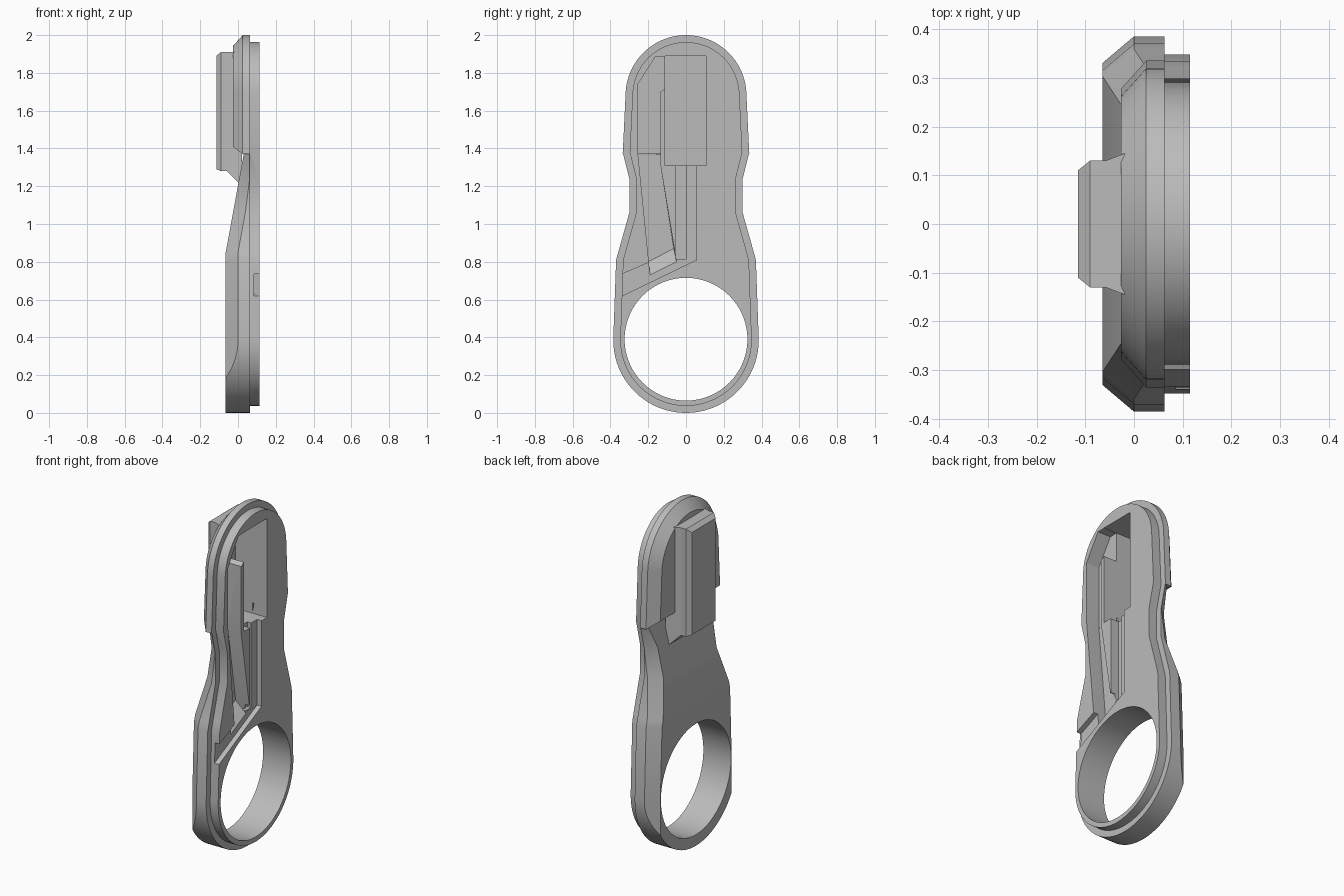
import bpy, bmesh, math

if "Cube" in bpy.data.objects:
    bpy.data.objects.remove(bpy.data.objects["Cube"])

grey = bpy.data.materials.new("plain_grey")
grey.use_nodes = True
grey.diffuse_color = (0.5, 0.5, 0.5, 1)
grey.node_tree.nodes["Principled BSDF"].inputs["Base Color"].default_value = (0.5, 0.5, 0.5, 1)


def loft(name, rings):
    """Closed solid through rings of equal point count."""
    bm = bmesh.new()
    loops = [[bm.verts.new(p) for p in ring] for ring in rings]
    n = len(loops[0])
    for a, b in zip(loops, loops[1:]):
        for i in range(n):
            j = (i + 1) % n
            bm.faces.new((a[i], a[j], b[j], b[i]))
    bm.faces.new(loops[0])
    bm.faces.new(loops[-1])
    bmesh.ops.remove_doubles(bm, verts=bm.verts, dist=1e-5)
    bmesh.ops.dissolve_degenerate(bm, edges=bm.edges, dist=1e-5)
    bmesh.ops.recalc_face_normals(bm, faces=bm.faces)
    mesh = bpy.data.meshes.new(name)
    bm.to_mesh(mesh)
    bm.free()
    mesh.materials.append(grey)
    obj = bpy.data.objects.new(name, mesh)
    bpy.context.collection.objects.link(obj)
    return obj


def at(x, pts):
    return [(x, y, z) for y, z in pts]


def prism(name, pts, x0, x1):
    return loft(name, [at(x0, pts), at(x1, pts)])


def rect(y0, y1, z0, z1):
    return [(y0, z0), (y1, z0), (y1, z1), (y0, z1)]


def arc(cz, r, a0, a1, n=28):
    angles = [math.radians(a0 + (a1 - a0) * i / n) for i in range(n + 1)]
    return [(r * math.cos(a), cz + r * math.sin(a)) for a in angles]


def mirrored(half):
    return half + [(-y, z) for y, z in reversed(half)]


def top_half(inset, z0):
    return [(0.335 - inset, z0)] + arc(1.68, 0.32 - inset, 4, 89)


NECK = [(0.37, 0.81), (0.359, 0.85), (0.30, 1.06), (0.30, 1.24)]


def lower_half(inset):
    return arc(0.385, 0.385 - inset, -89, 2) + [(y - inset, z) for y, z in NECK]


# Lower body: cross-sections stacked upwards, thinning along the neck
def section(w, z):
    back = -0.065 if z < 0.85 else -0.065 + (z - 0.85) * 0.183
    if z < 0.4:
        edge = max(back, -0.065 * (0.385 - w) / 0.055)
        inner = min(w, 0.33)
    else:
        edge = min(back + 0.065, 0.062)
        inner = w - 0.055 * (edge - back) / 0.065
    half = [(0.063, w), (edge, w), (back, inner)]
    return [(x, y, z) for x, y in half] + [(x, -y, z) for x, y in reversed(half)]


body = loft("handle_body", [section(w, z) for w, z in lower_half(0) + [(0.335, 1.38)]])

# Raised face plate on the left side
plate = prism("face_plate", mirrored(lower_half(0.037) + top_half(0.037, 1.38)), 0.045, 0.115)

# Rounded head with bevelled back
head = loft("head", [at(0.063, mirrored(top_half(0, 1.37))),
                     at(0.025, mirrored(top_half(0, 1.37))),
                     at(-0.027, mirrored(top_half(0.058, 1.41)))])

# Housing block on the back of the head
housing = loft("housing", [at(-0.115, rect(-0.11, 0.11, 1.29, 1.89)),
                           at(-0.09, rect(-0.13, 0.13, 1.28, 1.91)),
                           at(-0.058, rect(-0.13, 0.13, 1.28, 1.91)),
                           at(0.02, rect(-0.16, 0.16, 1.2, 1.91))])

# Cutters: ring hole, deep pocket, channels and exit notch
FRONT = 0.15
hole = prism("hole_cutter", arc(0.39, 0.325, 0, 356.25, 95), -0.2, 0.2)
pocket = prism("pocket_cutter", rect(-0.11, 0.105, 1.31, 1.89), -0.09, FRONT)
shallow = prism("channel_cutter", rect(-0.054, 0.055, 0.808, 1.32), 0.085, FRONT)
deep = prism("deep_channel_cutter", rect(-0.055, 0.0, 0.815, 1.33), 0.06, FRONT)
notch = prism("notch_cutter", [(-0.42, 0.58), (0.055, 0.81), (-0.05, 0.86), (-0.42, 0.70)],
              0.086, FRONT)
side = [(-0.105, 1.888), (-0.16, 1.888), (-0.255, 1.74), (-0.255, 1.38)]
ridge = [(-0.135, 1.31), (-0.135, 1.7), (-0.105, 1.72)]
upper = side + [(-0.19, 0.73), (-0.05, 0.80)] + ridge
lower = side + [(-0.20, 0.80), (-0.065, 0.87)] + ridge
groove = loft("side_groove_cutter", [at(FRONT, upper), at(0.086, upper), at(0.03, lower)])


def combine(target, tool, operation):
    tool.hide_render = True
    mod = target.modifiers.new(tool.name, "BOOLEAN")
    mod.operation = operation
    mod.solver = "EXACT"
    mod.object = tool
    bpy.context.view_layer.objects.active = target
    bpy.ops.object.modifier_apply(modifier=mod.name)
    bpy.data.objects.remove(tool)


for part in (head, plate, housing):
    combine(body, part, "UNION")
for cutter in (hole, pocket, shallow, deep, notch, groove):
    combine(body, cutter, "DIFFERENCE")

bpy.ops.object.select_all(action="DESELECT")
body.select_set(True)
bpy.context.view_layer.objects.active = body
bpy.ops.object.shade_smooth_by_angle(angle=math.radians(20))
